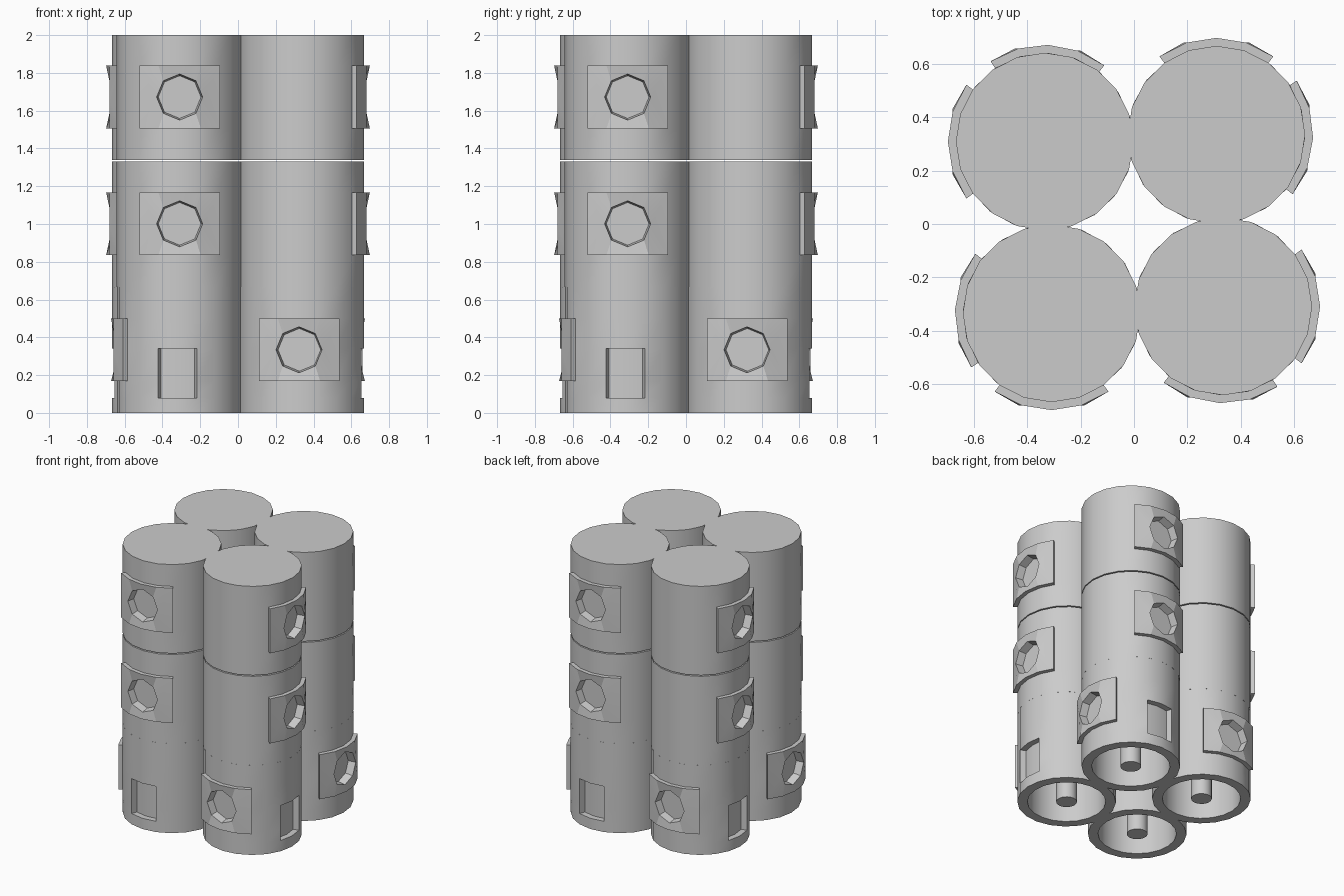
import bpy, bmesh
from math import cos, sin, pi, radians

if "Cube" in bpy.data.objects:
    bpy.data.objects.remove(bpy.data.objects["Cube"])

N = 20                      # sides of every column
R, R_PAD, R_IN = 0.333, 0.363, 0.265
STEP = 2 * pi / N
PAD_Z = (0.168, 0.5)        # pad height range inside a section
POCKET_Z = (0.08, 0.34)
CEILING = 0.6


def polar(r, i, z):
    return (r * cos(i * STEP), r * sin(i * STEP), z)


def finish(name, bm, loc, rot):
    bmesh.ops.remove_doubles(bm, verts=bm.verts, dist=1e-5)
    bmesh.ops.recalc_face_normals(bm, faces=bm.faces)
    me = bpy.data.meshes.new(name)
    bm.to_mesh(me)
    bm.free()
    ob = bpy.data.objects.new(name, me)
    bpy.context.collection.objects.link(ob)
    ob.location, ob.rotation_euler = loc, (0, 0, rot)
    bpy.ops.object.select_all(action='DESELECT')
    ob.select_set(True)
    bpy.context.view_layer.objects.active = ob
    bpy.ops.object.shade_smooth_by_angle(angle=radians(20))
    return ob


def face(bm, pts):
    bm.faces.new([bm.verts.new(p) for p in pts])


def band(bm, r0, z0, r1, z1, n=N):
    """Ring of quads between two circles."""
    for i in range(N):
        face(bm, [polar(r0, i, z0), polar(r0, i + 1, z0), polar(r1, i + 1, z1), polar(r1, i, z1)])


def disc(bm, r, z):
    face(bm, [polar(r, i, z) for i in range(N)])


def section(name, loc, rot, pad_at, height, pocket_at=None):
    """Column section, open behind its pad; the lowest one is hollow."""
    bm = bmesh.new()
    levels = sorted({0, *PAD_Z, height} | (set(POCKET_Z) if pocket_at is not None else set()))
    for z0, z1 in zip(levels, levels[1:]):
        for i in range(N):
            in_pad = (i - pad_at + 2) % N < 4 and PAD_Z[0] <= z0 < PAD_Z[1]
            in_pocket = (pocket_at is not None and (i - pocket_at + 1) % N < 2
                         and POCKET_Z[0] <= z0 < POCKET_Z[1])
            if not in_pad and not in_pocket:
                face(bm, [polar(R, i, z0), polar(R, i + 1, z0), polar(R, i + 1, z1), polar(R, i, z1)])
    disc(bm, R, height)
    if pocket_at is None:
        disc(bm, R, 0)
    else:
        # hollow underside
        band(bm, R, 0, R_IN, 0)
        band(bm, R_IN, 0, R_IN, CEILING)
        disc(bm, R_IN, CEILING)
        # rectangular pocket in the wall
        a, b, d = pocket_at - 1, pocket_at + 1, 0.29
        lo, hi = POCKET_Z
        for i in (a, a + 1):
            face(bm, [polar(d, i, lo), polar(d, i + 1, lo), polar(d, i + 1, hi), polar(d, i, hi)])
            for z in (lo, hi):
                face(bm, [polar(d, i, z), polar(d, i + 1, z), polar(R, i + 1, z), polar(R, i, z)])
        for i in (a, b):
            face(bm, [polar(d, i, lo), polar(R, i, lo), polar(R, i, hi), polar(d, i, hi)])
    finish(name, bm, loc, rot)


def pad(name, loc, rot, at):
    """Curved plate with an octagonal recess, facing direction index 'at'."""
    bm = bmesh.new()
    lo, hi = PAD_Z
    rim = [(k, hi) for k in (0, 1, 2)] + [(k, lo) for k in (2, 1, 0, -1, -2)] + [(-2, hi), (-1, hi)]
    outer = [polar(R_PAD, k, z) for k, z in rim]
    inner = [polar(R, k, z) for k, z in rim]

    def octagon(r, x):
        zc = (lo + hi) / 2
        return [(x, -r * sin(j * pi / 4), zc + r * cos(j * pi / 4)) for j in range(8)]
    mouth = [(x, -y, z) for x, y, z in octagon(0.122, 0.346)]
    floor = [(x, -y, z) for x, y, z in octagon(0.113, 0.29)]
    # plate front joined to the mouth: rim index -> mouth index
    match = [0, 1, 2, 2, 3, 4, 5, 6, 6, 7]
    for i in range(10):
        j = (i + 1) % 10
        m, n = match[i], match[j]
        pts = [outer[i], outer[j], mouth[n]] + ([mouth[m]] if m != n else [])
        face(bm, pts)
        face(bm, [outer[i], outer[j], inner[j], inner[i]])
    for j in range(8):
        k = (j + 1) % 8
        face(bm, [mouth[j], mouth[k], floor[k], floor[j]])
    face(bm, floor[::-1])
    ob = finish(name, bm, loc, rot + at * STEP)
    # open sheet: make sure the plate faces outward
    if next(p for p in ob.data.polygons if len(p.vertices) == 8).normal.x < 0:
        ob.data.flip_normals()


def rod(name, loc):
    bm = bmesh.new()
    band(bm, 0.07, 0, 0.07, CEILING)
    disc(bm, 0.07, 0)
    disc(bm, 0.07, CEILING)
    finish(name, bm, loc, 0)


# four columns, each a quarter turn from the last
CX, CY = -0.309, -0.335
TWIST = radians(-2)         # lowest section is turned slightly
for q in range(4):
    turn = q * pi / 2
    x = CX * cos(turn) - CY * sin(turn)
    y = CX * sin(turn) + CY * cos(turn)
    tag = ("front_left", "front_right", "back_right", "back_left")[q]

    section(f"{tag}_lower_section", (x, y, 0), turn + TWIST, 10, 0.667, pocket_at=15)
    pad(f"{tag}_lower_pad", (x, y, 0), turn + TWIST, 10)
    rod(f"{tag}_inner_rod", (x, y, 0))

    section(f"{tag}_middle_section", (x, y, 0.667), turn, 15, 0.663)
    pad(f"{tag}_middle_pad", (x, y, 0.667), turn, 15)

    section(f"{tag}_upper_section", (x, y, 1.338), turn, 15, 0.662)
    pad(f"{tag}_upper_pad", (x, y, 1.338), turn, 15)
